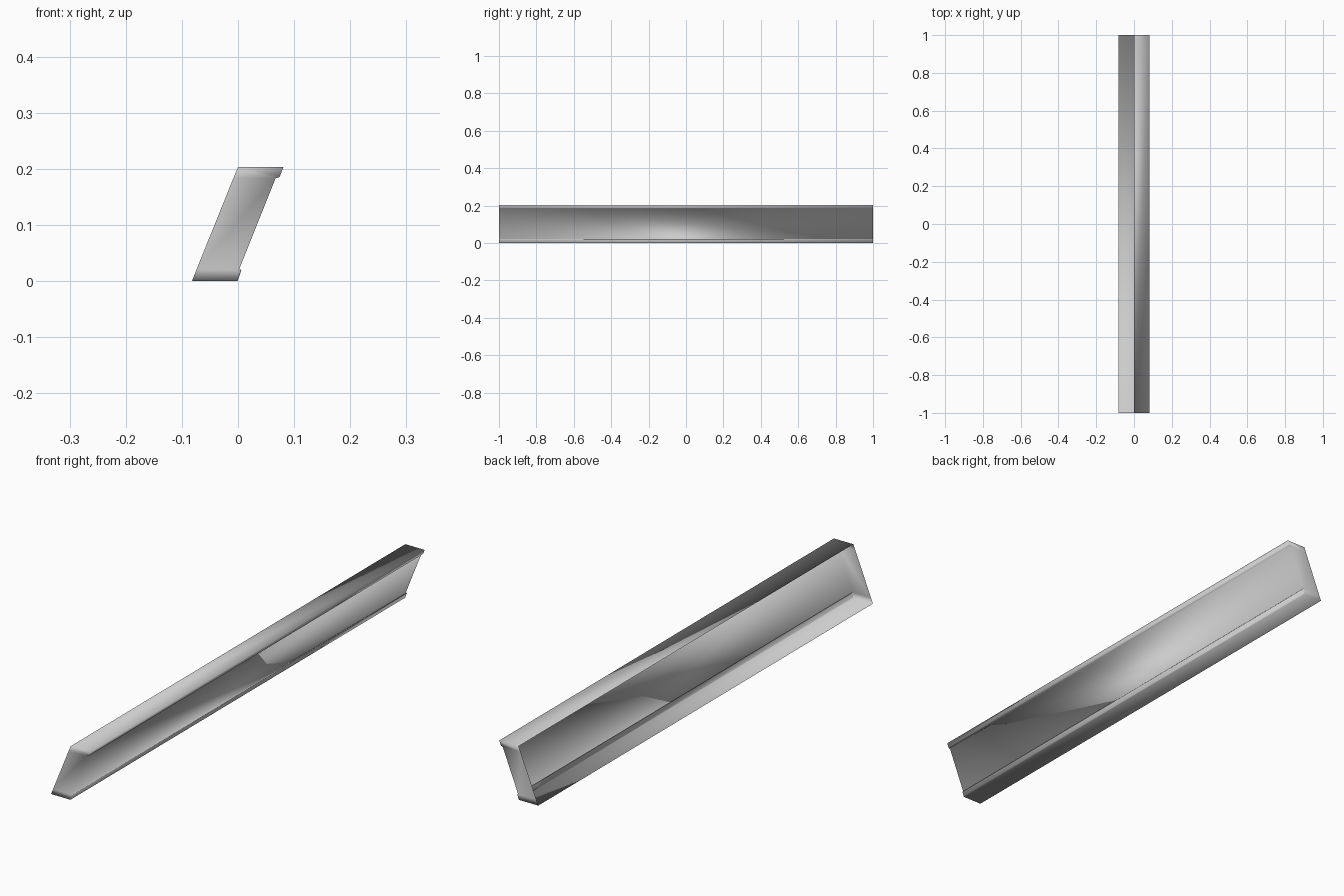
import bpy, bmesh

if "Cube" in bpy.data.objects:
    bpy.data.objects.remove(bpy.data.objects["Cube"])

# Thin open channel: top flange, upper lip, leaning back panel, lower lip, bottom flange
profile = [(0.0, 0.203), (0.081, 0.203), (0.075, 0.187), (0.073, 0.1845), (0.067, 0.183),
           (0.002, 0.0205), (0.0055, 0.0205), (0.006, 0.019), (0.0, 0.002), (-0.001, 0.0), (-0.082, 0.0)]
# Points on the open left side, used only by the end caps
open_edge = [(-0.0739, 0.0205), (-0.0083, 0.183)]
half = 1.0

bm = bmesh.new()
ends = [[bm.verts.new((x, y, z)) for x, z in profile + open_edge] for y in (-half, half)]
front, back = ends

# Long walls; the left side stays open
for i in range(len(profile) - 1):
    bm.faces.new((front[i], front[i + 1], back[i + 1], back[i]))

# End caps in three bands: upper lip, panel, lower lip
bands = [(0, 1, 2, 3, 4, 12), (12, 4, 5, 11), (11, 5, 6, 7, 8, 9, 10)]
for band in bands:
    bm.faces.new([front[i] for i in reversed(band)])
    bm.faces.new([back[i] for i in band])

for f in bm.faces:
    f.smooth = True

mesh = bpy.data.meshes.new("slanted_channel")
bm.to_mesh(mesh)
bm.free()
channel = bpy.data.objects.new("slanted_channel", mesh)
bpy.context.collection.objects.link(channel)
